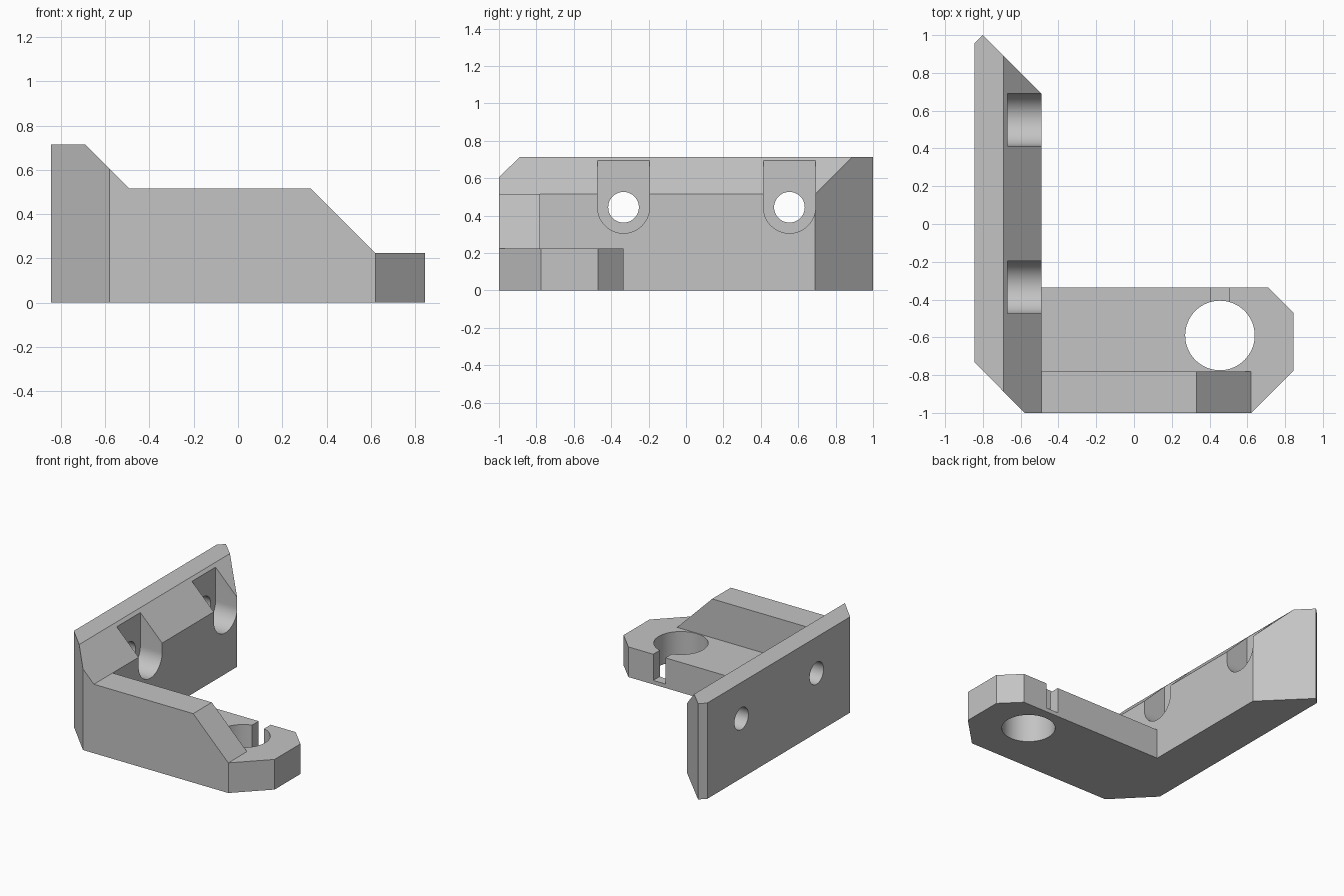
import bpy, bmesh
from math import cos, sin, pi, radians
from mathutils import Vector

if "Cube" in bpy.data.objects:
    bpy.data.objects.remove(bpy.data.objects["Cube"], do_unlink=True)

grey = bpy.data.materials.new("plain grey")
grey.use_nodes = True
grey.diffuse_color = (0.55, 0.55, 0.55, 1)
grey.node_tree.nodes["Principled BSDF"].inputs["Base Color"].default_value = grey.diffuse_color

PLACE = {
    "x": lambda a, b, d: (d, a, b),
    "y": lambda a, b, d: (a, d, b),
    "z": lambda a, b, d: (a, b, d),
}


def prism(name, outline, axis, lo, hi):
    """Extrude a flat outline along an axis."""
    bm = bmesh.new()
    face = bm.faces.new([bm.verts.new(PLACE[axis](a, b, lo)) for a, b in outline])
    top = bmesh.ops.extrude_face_region(bm, geom=[face])["geom"]
    shift = Vector(PLACE[axis](0, 0, hi - lo))
    bmesh.ops.translate(bm, vec=shift, verts=[v for v in top if isinstance(v, bmesh.types.BMVert)])
    bmesh.ops.recalc_face_normals(bm, faces=bm.faces)
    mesh = bpy.data.meshes.new(name)
    bm.to_mesh(mesh)
    bm.free()
    mesh.materials.append(grey)
    obj = bpy.data.objects.new(name, mesh)
    bpy.context.collection.objects.link(obj)
    return obj


def combine(obj, other, operation):
    """Apply a boolean and remove the helper."""
    mod = obj.modifiers.new(operation, "BOOLEAN")
    mod.operation, mod.object, mod.solver = operation, other, "EXACT"
    bpy.context.view_layer.update()
    result = obj.evaluated_get(bpy.context.evaluated_depsgraph_get())
    mesh = bpy.data.meshes.new_from_object(result)
    obj.modifiers.clear()
    obj.data = mesh
    bpy.data.objects.remove(other, do_unlink=True)


def arc(cx, cy, r, start, end, n):
    return [(cx + r * cos(start + (end - start) * i / n),
             cy + r * sin(start + (end - start) * i / n)) for i in range(n + 1)]


def circle(cx, cy, r, n=64):
    return arc(cx, cy, r, 0, 2 * pi, n)[:-1]


# Upright mounting plate: plan outline trimmed by a sloped-top profile
bracket = prism("bracket", [(-0.845, -0.73), (-0.58, -1), (-0.49, -1), (-0.49, 0.69),
                            (-0.80, 1), (-0.845, 0.955)], "z", 0, 0.715)
slope = prism("slope_cutter", [(-0.69, 0.715), (-0.49, 0.515), (-0.3, 0.325),
                               (-0.3, 0.9), (-0.69, 0.9)], "y", -1.2, 1.2)
combine(bracket, slope, "DIFFERENCE")

# Foot slab with clipped corners
foot = prism("foot", [(-0.56, -1), (0.62, -1), (0.845, -0.775), (0.845, -0.47),
                      (0.71, -0.335), (-0.56, -0.335)], "z", 0, 0.225)
combine(bracket, foot, "UNION")

# Front rib with sloped end
rib = prism("rib", [(-0.56, 0), (-0.56, 0.515), (0.33, 0.515), (0.62, 0.225), (0.62, 0)],
            "y", -1, -0.78)
combine(bracket, rib, "UNION")

# Large hole in the foot and the narrow slot leading into it
combine(bracket, prism("foot_hole", circle(0.455, -0.59, 0.184), "z", -0.1, 0.4), "DIFFERENCE")
slot = [(0.405, -0.5), (0.505, -0.5), (0.505, -0.2), (0.405, -0.2)]
combine(bracket, prism("slot", slot, "z", 0.03, 0.4), "DIFFERENCE")

# Rounded screw pockets and through holes in the plate
for y in (-0.334, 0.553):
    pocket = arc(y, 0.445, 0.139, pi, 2 * pi, 32) + [(y + 0.139, 0.9), (y - 0.139, 0.9)]
    combine(bracket, prism("pocket", pocket, "x", -0.67, -0.3), "DIFFERENCE")
    combine(bracket, prism("screw_hole", circle(y, 0.445, 0.082, 48), "x", -1, -0.5), "DIFFERENCE")

# Smooth the round walls and keep the edges sharp
bpy.ops.object.select_all(action="DESELECT")
bracket.select_set(True)
bpy.context.view_layer.objects.active = bracket
bpy.ops.object.shade_smooth_by_angle(angle=radians(30))
